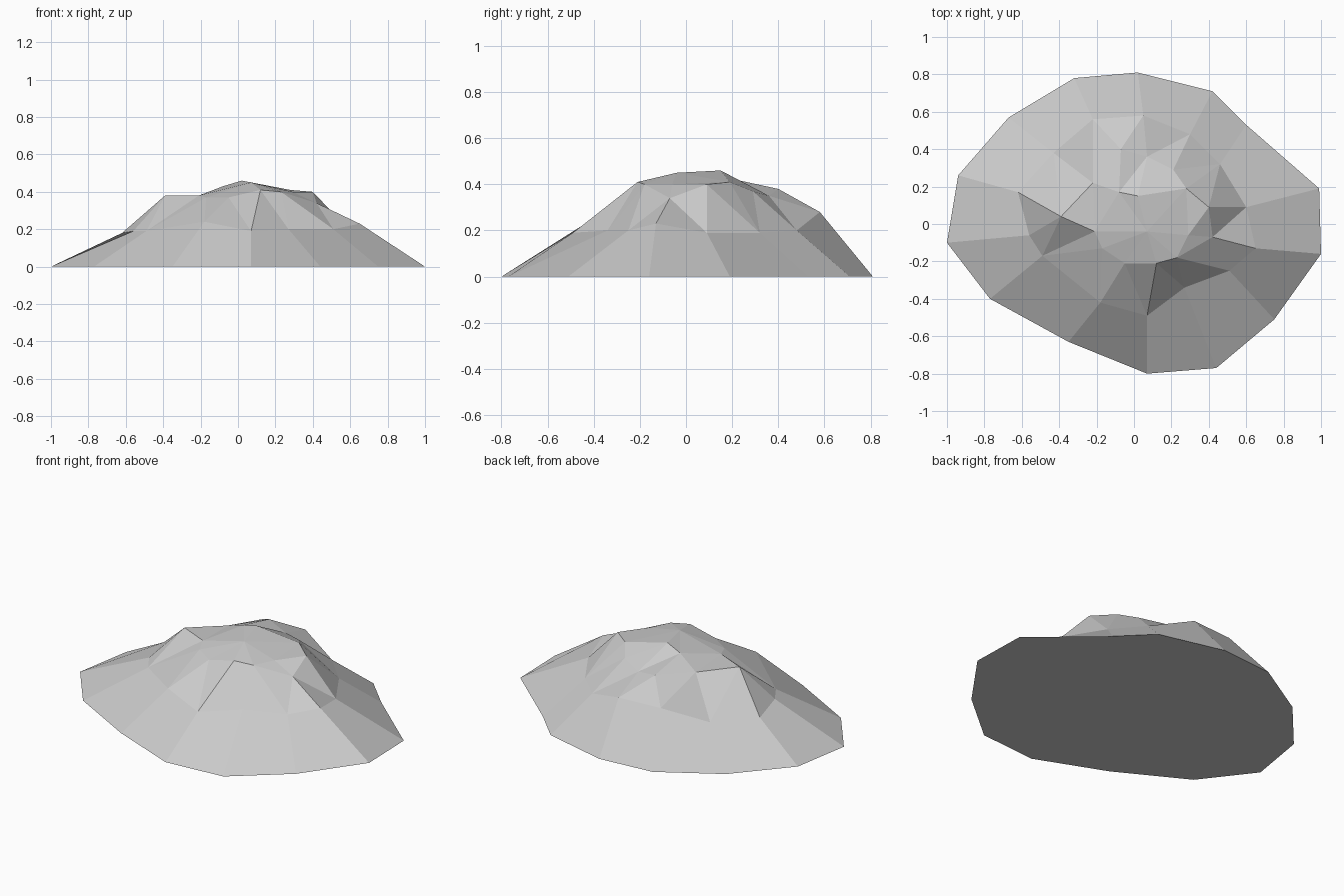
import bpy
import bmesh
from mathutils import Vector
from mathutils.geometry import delaunay_2d_cdt

default_cube = bpy.data.objects.get("Cube")
if default_cube:
    bpy.data.objects.remove(default_cube, do_unlink=True)

CM = 0.01  # ring points are given in hundredths of a unit

# Ground outline, clockwise from the back
foot = [(2, 81), (42, 71), (60, 53), (99, 19), (100, -16), (75, -51), (44, -77),
        (7, -80), (-35, -63), (-77, -40), (-100, -10), (-94, 26), (-67, 57), (-32, 78)]

# Break of slope, one point above each ground point
shoulder = [(5, 58, 28), (30, 48, 20), (46, 32, 19), (60, 9, 19), (65, -13, 23),
            (51, -25, 20), (27, -34, 20), (7, -49, 19), (-18, -42, 24), (-49, -17, 19),
            (-56, -6, 19), (-62, 17, 18), (-43, 38, 18), (-22, 56, 28)]

# Rim of the crown
crown = {
    "back": (7, 36, 35), "back_step": (21, 29, 37), "back_left": (28, 19, 41),
    "left": (40, 9, 40), "left_spur": (42, -7, 34), "notch": (29, -6, 40),
    "front_left": (23, -18, 40), "front": (12, -21, 41), "front_lip": (-5, -21, 37),
    "front_right": (-17, -13, 37), "saddle": (-21, -4, 38), "right_peak": (-39, 4, 38),
    "back_right": (-22, 22, 37), "back_peak": (-7, 40, 38),
    "summit": (7, -4, 45), "high_point": (2, 15, 46), "summit_side": (-8, 17, 43),
}

# Ridges and gullies running over the crown; numbers refer to shoulder points
creases = [
    (4, "left_spur", "notch", "front_left", "summit"),
    (11, "right_peak", "saddle", "summit_side", "high_point", "back_left"),
    (10, "right_peak", "back_right", 12),
    (7, "front", "front_left", 6),
    (8, "front_lip", "summit", "high_point"),
    (1, "back_step", "back_left", 2),
    (3, "left", "back_left", "summit"),
    (13, "back_peak", 0, "back", "back_step"),
    ("left", "left_spur"),
]


def make_material(name, colour):
    mat = bpy.data.materials.new(name)
    mat.use_nodes = True
    mat.diffuse_color = colour
    for node in mat.node_tree.nodes:
        if node.type == 'BSDF_PRINCIPLED':
            node.inputs["Base Color"].default_value = colour
    return mat


def build_mound():
    bm = bmesh.new()
    count = len(foot)
    low = [bm.verts.new((x * CM, y * CM, 0)) for x, y in foot]
    points = shoulder + list(crown.values())
    high = [bm.verts.new(Vector(p) * CM) for p in points]

    # Skirt from the ground to the shoulder, and the flat underside
    for i in range(count):
        j = (i + 1) % count
        bm.faces.new((low[i], low[j], high[j], high[i]))
    bm.faces.new(low)

    # Crown: triangulate inside the shoulder, keeping the creases as edges
    index = {name: count + i for i, name in enumerate(crown)}
    edges = [(i, (i + 1) % count) for i in range(count)]
    for chain in creases:
        ids = [index.get(key, key) for key in chain]
        edges += list(zip(ids, ids[1:]))
    flat = [Vector(p[:2]) * CM for p in points]
    result = delaunay_2d_cdt(flat, edges, [], 1, 1e-5)
    source = result[3]
    for tri in result[2]:
        bm.faces.new([high[source[v][0]] for v in tri])

    bmesh.ops.recalc_face_normals(bm, faces=bm.faces)
    mesh = bpy.data.meshes.new("rock_mound")
    bm.to_mesh(mesh)
    bm.free()
    return mesh


mound = bpy.data.objects.new("rock_mound", build_mound())
mound.data.materials.append(make_material("pale_grey_stone", (0.6, 0.6, 0.6, 1)))
bpy.context.collection.objects.link(mound)
